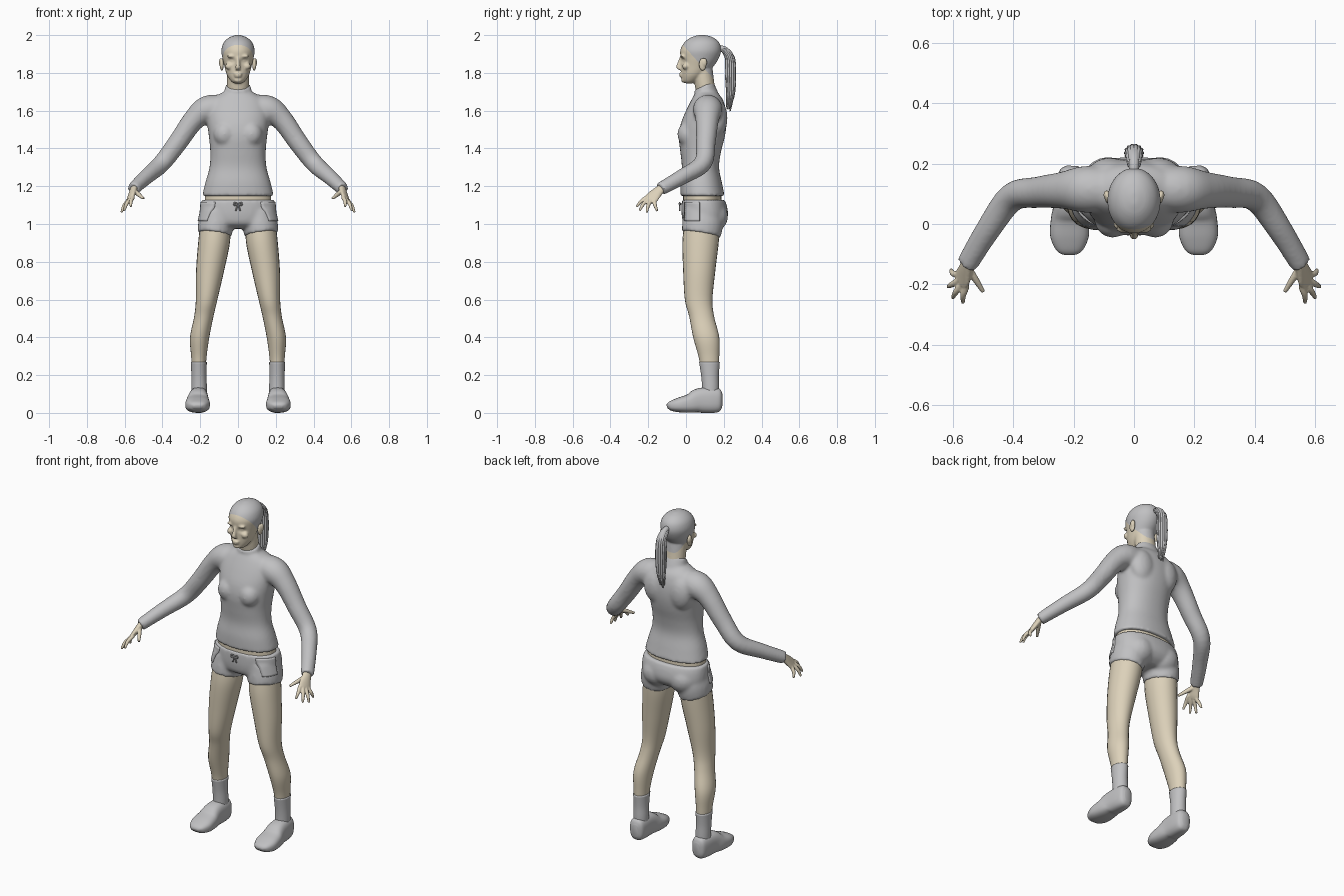
import bpy, bmesh, math, random
from mathutils import Vector, Matrix

if "Cube" in bpy.data.objects:
    bpy.data.objects.remove(bpy.data.objects["Cube"])
random.seed(3)


def material(name, rgb):
    m = bpy.data.materials.new(name)
    m.use_nodes = True
    m.diffuse_color = (*rgb, 1)
    m.node_tree.nodes["Principled BSDF"].inputs["Base Color"].default_value = (*rgb, 1)
    return m


GREY = material("cloth grey", (0.53, 0.53, 0.54))
SKIN = material("skin beige", (0.72, 0.64, 0.49))


def smooth_rows(rows, steps=5):
    """Catmull-Rom interpolation of rows of numbers."""
    out = []
    for i in range(len(rows) - 1):
        a, b, c, d = (rows[max(0, min(len(rows) - 1, i + k))] for k in (-1, 0, 1, 2))
        for s in range(steps):
            t = s / steps
            out.append([q + 0.5 * t * (r - p + t * (2 * p - 5 * q + 4 * r - w + t * (3 * (q - r) + w - p)))
                        for p, q, r, w in zip(a, b, c, d)])
    return out + [list(rows[-1])]


def tube(bm, rows, ref=(1, 0, 0), flat=False, n=24, power=1.0, side=1):
    """Closed loft through rows of (x, y, z, radius along ref, other radius)."""
    rows = smooth_rows(rows)
    pts = [Vector((r[0] * side, r[1], r[2])) for r in rows]
    ref = Vector((ref[0] * side, ref[1], ref[2]))
    rings = []
    for i, (p, r) in enumerate(zip(pts, rows)):
        t = (pts[min(i + 1, len(pts) - 1)] - pts[max(i - 1, 0)]).normalized()
        if flat:
            t = Vector((0, 0, 1))
        u = (ref - t * ref.dot(t)).normalized()
        v = t.cross(u)
        ring = []
        for k in range(n):
            c, s = math.cos(math.tau * k / n), math.sin(math.tau * k / n)
            c, s = (math.copysign(abs(q) ** power, q) for q in (c, s))
            ring.append(bm.verts.new(p + u * c * max(r[3], 0.001) + v * s * max(r[4], 0.001)))
        rings.append(ring)
    for a, b in zip(rings, rings[1:]):
        for k in range(n):
            bm.faces.new((a[k], a[(k + 1) % n], b[(k + 1) % n], b[k]))
    bm.faces.new(rings[0])
    bm.faces.new(rings[-1])


def stack(bm, rows, **kw):
    """Upright loft from rows of (height, front y, back y, half width)."""
    tube(bm, [(0, (f + b) / 2, z, w, (b - f) / 2) for z, f, b, w in rows], flat=True, n=40, **kw)


def ball(bm, centre, radii):
    m = Matrix.Translation(centre) @ Matrix.Diagonal((*radii, 1))
    bmesh.ops.create_uvsphere(bm, u_segments=20, v_segments=12, radius=1, matrix=m)


def finish(name, bm, mats, voxel=0, iterations=0):
    """Make the object, optionally fusing its parts into one soft surface."""
    bmesh.ops.recalc_face_normals(bm, faces=bm.faces)
    me = bpy.data.meshes.new(name)
    bm.to_mesh(me)
    bm.free()
    ob = bpy.data.objects.new(name, me)
    bpy.context.collection.objects.link(ob)
    if voxel:
        rm = ob.modifiers.new("fuse", "REMESH")
        rm.mode, rm.voxel_size = "VOXEL", voxel
        sm = ob.modifiers.new("soften", "SMOOTH")
        sm.factor, sm.iterations = 0.5, iterations
        bpy.context.view_layer.update()
        ob.data = bpy.data.meshes.new_from_object(ob.evaluated_get(bpy.context.evaluated_depsgraph_get()))
        ob.modifiers.clear()
    ob.data.materials.clear()
    for m in mats:
        ob.data.materials.append(m)
    for p in ob.data.polygons:
        p.use_smooth = True
    return ob


SIDES = (("left", 1), ("right", -1))

# Long sleeved shirt: trunk, bust, collar and arms fused
bm = bmesh.new()
stack(bm, [(1.148, -.03, .205, .19), (1.22, -.03, .19, .173), (1.3, -.022, .175, .151), (1.38, -.03, .185, .147),
           (1.46, -.038, .205, .154), (1.53, -.028, .215, .163), (1.6, .0, .212, .165), (1.66, .03, .195, .14),
           (1.695, .05, .165, .085)], power=0.9)
tube(bm, [(0, .125, 1.62, .085, .07), (0, .115, 1.68, .074, .058), (0, .092, 1.732, .069, .056)])
for _, s in SIDES:
    ball(bm, (s * .07, .01, 1.475), (.06, .056, .065))
    ball(bm, (s * .08, .165, 1.56), (.075, .055, .1))
    tube(bm, [(.06, .115, 1.61, .07, .07), (.16, .115, 1.605, .078, .075), (.235, .112, 1.55, .062, .058),
              (.32, .105, 1.43, .052, .052), (.405, .088, 1.32, .048, .048), (.485, -.02, 1.25, .042, .041),
              (.555, -.135, 1.185, .037, .034)], ref=(0, 1, 0), side=s)
finish("shirt", bm, [GREY], .009, 8)

# Bare waist between shirt and shorts
bm = bmesh.new()
stack(bm, [(1.06, -.015, .19, .18), (1.19, -.015, .185, .172)], power=0.9)
finish("waist", bm, [SKIN])

# Shorts with two short legs
bm = bmesh.new()
stack(bm, [(1.128, -.022, .205, .193), (1.09, -.024, .218, .199), (1.04, -.022, .222, .2), (1.0, -.01, .2, .19),
           (.975, .03, .16, .12)], power=0.9)
for _, s in SIDES:
    ball(bm, (s * .085, .135, 1.04), (.09, .088, .085))
    tube(bm, [(.11, .09, 1.07, .085, .1), (.117, .088, 1.0, .094, .108), (.124, .08, .945, .09, .104)], side=s)
shorts = finish("shorts", bm, [GREY], .009, 6)

# Side pockets wrapped onto the shorts, and a drawstring bow
for label, s in SIDES:
    bm = bmesh.new()
    turn = Matrix.Rotation(math.radians(90), 4, "Y")
    bmesh.ops.create_grid(bm, x_segments=10, y_segments=10, size=1,
                          matrix=Matrix.Translation((s * .3, .035, 1.065)) @ turn @ Matrix.Diagonal((.05, .038, 1, 1)))
    pocket = finish(label + "_pocket", bm, [GREY])
    wrap = pocket.modifiers.new("wrap", "SHRINKWRAP")
    wrap.target, wrap.wrap_method = shorts, "PROJECT"
    wrap.use_project_x = True
    wrap.use_negative_direction, wrap.use_positive_direction = s > 0, s < 0
    thick = pocket.modifiers.new("thickness", "SOLIDIFY")
    thick.thickness, thick.offset = .012, 0
bm = bmesh.new()
for _, s in SIDES:
    tube(bm, [(0, -.028, 1.105, .004, .004), (.018, -.034, 1.112, .004, .004), (.02, -.034, 1.1, .004, .004),
              (.004, -.032, 1.1, .004, .004), (.012, -.032, 1.07, .004, .004)], ref=(0, 1, 0), n=8, side=s)
finish("drawstring", bm, [GREY])

for label, s in SIDES:
    # Bare legs
    bm = bmesh.new()
    tube(bm, [(.12, .085, 1.0, .08, .095), (.127, .077, .9, .084, .096), (.148, .07, .75, .074, .085),
              (.166, .067, .6, .057, .073), (.181, .083, .51, .051, .066), (.203, .107, .4, .051, .069),
              (.207, .121, .3, .041, .055), (.207, .125, .24, .037, .049)], flat=True, side=s)
    finish(label + "_leg", bm, [SKIN])
    # Socks
    bm = bmesh.new()
    tube(bm, [(.207, .124, .27, .042, .055), (.207, .127, .2, .04, .047), (.206, .13, .14, .041, .045),
              (.206, .13, .08, .04, .045)], flat=True, side=s)
    finish(label + "_sock", bm, [GREY])
    # Shoes, lofted from toe to heel
    bm = bmesh.new()
    shape = [(-.1, .022, .04, .02), (-.085, .012, .06, .045), (-.04, .003, .08, .064), (.02, .0, .1, .062),
             (.07, .0, .13, .053), (.14, .0, .135, .048), (.178, .006, .125, .04), (.192, .03, .1, .02)]
    tube(bm, [(.214 - .05 * max(y, 0), y, (a + b) / 2, w, (b - a) / 2) for y, a, b, w in shape],
         power=0.75, n=32, side=s)
    finish(label + "_shoe", bm, [GREY])
    # Hands: palm, thumb and four fingers fused
    bm = bmesh.new()
    across = (.45, .75, -.45)
    tube(bm, [(.545, -.115, 1.2, .024, .02), (.556, -.145, 1.175, .028, .017), (.567, -.175, 1.145, .037, .014),
              (.575, -.188, 1.13, .036, .011)], ref=across, side=s)
    tube(bm, [(.55, -.145, 1.175, .014, .012), (.525, -.185, 1.155, .012, .011), (.5, -.225, 1.135, .007, .007)],
         ref=(0, 0, 1), n=12, side=s)
    for i, (tip, knuckle) in enumerate((((.567, -.262, 1.09), (.557, -.205, 1.142)),
                                        ((.602, -.246, 1.07), (.57, -.198, 1.133)),
                                        ((.617, -.208, 1.06), (.58, -.185, 1.125)),
                                        ((.607, -.152, 1.068), (.585, -.167, 1.12)))):
        a, b = Vector(knuckle), Vector(tip)
        root, mid = Vector((.563, -.165, 1.155)), a.lerp(b, .5) + Vector((.005, -.004, .004))
        tube(bm, [(*root, .009, .009), (*a, .011, .011), (*mid, .01, .01), (*b, .006, .006)],
             ref=across, n=12, side=s)
    finish(label + "_hand", bm, [SKIN], .004, 2)
    # Ears
    bm = bmesh.new()
    ball(bm, (s * .086, .088, 1.845), (.011, .02, .034))
    ball(bm, (s * .09, .096, 1.855), (.011, .016, .024))
    finish(label + "_ear", bm, [SKIN], .004, 3)

# Head with neck and face
bm = bmesh.new()
tube(bm, [(0, .12, 1.64, .055, .05), (0, .1, 1.73, .058, .052), (0, .085, 1.83, .057, .055)])
stack(bm, [(1.744, .0, .03, .018), (1.755, -.018, .06, .036), (1.79, -.024, .105, .059), (1.84, -.026, .15, .073),
           (1.88, -.029, .175, .083), (1.92, -.03, .186, .088), (1.96, -.01, .176, .076), (1.987, .025, .145, .048),
           (2.0, .065, .105, .012)])
tube(bm, [(0, -.02, 1.89, .008, .01), (0, -.033, 1.86, .009, .01), (0, -.04, 1.83, .014, .012),
          (0, -.03, 1.815, .013, .008)], flat=True)
ball(bm, (0, -.025, 1.794), (.024, .013, .007))
ball(bm, (0, -.023, 1.782), (.02, .013, .007))
ball(bm, (0, -.012, 1.762), (.022, .014, .014))
for _, s in SIDES:
    ball(bm, (s * .034, -.018, 1.888), (.026, .012, .008))
    ball(bm, (s * .046, -.002, 1.835), (.022, .018, .018))
head = finish("head", bm, [SKIN, GREY], .0055, 4)

# Eye sockets and eyelids, then the hair area above a clean slanted hairline
bm = bmesh.new()
bm.from_mesh(head.data)
for v in bm.verts:
    if v.co.y < .04:
        dx, dz = (abs(v.co.x) - .034) / .017, (v.co.z - 1.864) / .012
        v.co.y += .012 * math.exp(-dx * dx - dz * dz) - .006 * math.exp(-3 * dx * dx - 5 * dz * dz)
hairline, slant = Vector((0, -.01, 1.94)), Vector((0, 1.1, 1)).normalized()
bmesh.ops.bisect_plane(bm, geom=bm.verts[:] + bm.edges[:] + bm.faces[:], plane_co=hairline, plane_no=slant)
for f in bm.faces:
    c = f.calc_center_median()
    f.material_index = int((c - hairline).dot(slant) > 0 and c.z > 1.775)
bm.to_mesh(head.data)
bm.free()

# Ponytail: a core with loose strands
bm = bmesh.new()
core = [(0, .16, 1.925, .016, .016), (0, .2, 1.925, .017, .017), (0, .232, 1.88, .024, .024),
        (0, .236, 1.79, .029, .027), (0, .236, 1.69, .022, .02), (0, .226, 1.61, .006, .006)]
tube(bm, core)
for i in range(14):
    a = math.tau * i / 14
    reach = random.uniform(.0, .05)
    tube(bm, [(x + math.cos(a) * u * .9, y + math.sin(a) * w * .9, z + reach * (k == 5), .008, .006)
              if k < 5 else (x + math.cos(a) * .012, y + math.sin(a) * .012, z - .015 + reach, .002, .002)
              for k, (x, y, z, u, w) in enumerate(core)][1:], n=8)
finish("ponytail", bm, [GREY])
